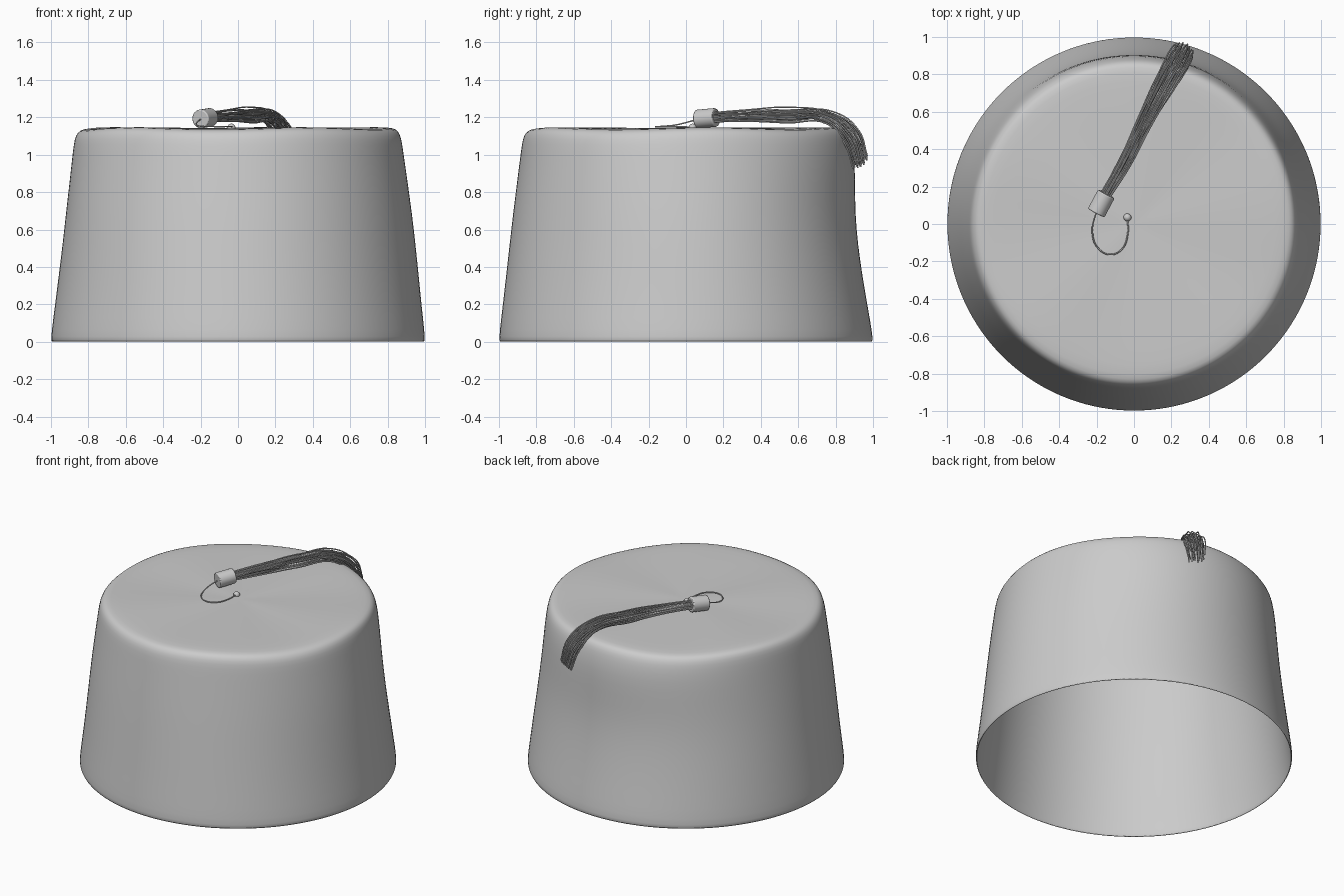
import bpy, bmesh, math, random
from mathutils import Vector

if "Cube" in bpy.data.objects:
    bpy.data.objects.remove(bpy.data.objects["Cube"])

random.seed(4)


def smooth(obj):
    bpy.ops.object.select_all(action='DESELECT')
    obj.select_set(True)
    bpy.context.view_layer.objects.active = obj
    bpy.ops.object.shade_smooth_by_angle(angle=math.radians(50))


# Felt body: lathed profile (height, front/side radius, back radius), softly dented
profile = [
    (0.00, 1.000, 1.000), (0.05, 0.998, 0.997), (0.20, 0.980, 0.970),
    (0.36, 0.962, 0.943), (0.52, 0.944, 0.920), (0.68, 0.926, 0.906),
    (0.84, 0.906, 0.905), (0.98, 0.888, 0.902), (1.06, 0.878, 0.888),
    (1.105, 0.868, 0.875), (1.132, 0.848, 0.855), (1.142, 0.815, 0.825),
    (1.143, 0.70, 0.70), (1.141, 0.45, 0.45), (1.140, 0.2, 0.2),
]
N = 72
bm = bmesh.new()
rings = []
for z, r_side, r_back in profile:
    ring = []
    for j in range(N):
        a = 2 * math.pi * j / N
        w = max(0.0, math.sin(a)) ** 2
        k = math.sin(math.pi * min(z / 1.14, 1) * 0.85)
        r = r_side * (1 - w) + r_back * w
        if 0 < z < 1.12:
            r += 0.006 * k * math.sin(3 * a + 3 * z) * math.cos(a) ** 2
        dz = 0.006 * math.sin(5 * a + 0.8) * min(r, 0.85) if z > 1.1 else 0
        ring.append(bm.verts.new((r * math.cos(a), r * math.sin(a), z + dz)))
    rings.append(ring)
for lo, hi in zip(rings, rings[1:]):
    for j in range(N):
        n = (j + 1) % N
        bm.faces.new((lo[j], lo[n], hi[n], hi[j]))
tip = bm.verts.new((0, 0, 1.14))
for j in range(N):
    bm.faces.new((rings[-1][j], rings[-1][(j + 1) % N], tip))
mesh = bpy.data.meshes.new("hat_body")
bm.to_mesh(mesh)
bm.free()
body = bpy.data.objects.new("hat_body", mesh)
bpy.context.collection.objects.link(body)
shell = body.modifiers.new("thickness", 'SOLIDIFY')
shell.thickness = 0.01
shell.offset = -1
sub = body.modifiers.new("smooth", 'SUBSURF')
sub.levels = sub.render_levels = 1
smooth(body)

# Centre button
bpy.ops.mesh.primitive_uv_sphere_add(segments=20, ring_count=12, radius=0.021,
                                     location=(-0.035, 0.035, 1.145))
button = bpy.context.object
button.name = "centre_button"
smooth(button)

# Tassel collar, lying along the tassel direction
axis = Vector((0.47, 0.88, 0.08)).normalized()
side = Vector((0.88, -0.47, 0)).normalized()
centre = Vector((-0.175, 0.11, 1.195))
bpy.ops.mesh.primitive_cylinder_add(vertices=32, radius=0.05, depth=0.115, location=centre)
collar = bpy.context.object
collar.name = "tassel_collar"
collar.rotation_euler = axis.to_track_quat('Z', 'Y').to_euler()
bevel = collar.modifiers.new("bevel", 'BEVEL')
bevel.width = 0.006
bevel.segments = 2
smooth(collar)


def strands(name, paths, radius):
    """One curve object holding a smooth round thread per path."""
    cu = bpy.data.curves.new(name, 'CURVE')
    cu.dimensions = '3D'
    cu.bevel_depth = radius
    cu.bevel_resolution = 1
    cu.resolution_u = 6
    cu.use_fill_caps = True
    for pts in paths:
        sp = cu.splines.new('BEZIER')
        sp.bezier_points.add(len(pts) - 1)
        for bp, p in zip(sp.bezier_points, pts):
            bp.co = p
            bp.handle_left_type = bp.handle_right_type = 'AUTO'
    ob = bpy.data.objects.new(name, cu)
    bpy.context.collection.objects.link(ob)


# Cord looping from the button to the collar
strands("cord", [[
    (-0.035, 0.03, 1.148), (-0.033, -0.05, 1.15), (-0.065, -0.135, 1.15),
    (-0.13, -0.163, 1.15), (-0.195, -0.125, 1.152), (-0.222, -0.05, 1.16),
    (-0.205, 0.05, 1.185), centre]], 0.004)

# Tassel threads: (point on spine, sideways spread, vertical spread)
spine = [
    (centre + axis * 0.04, 0.030, 0.028),
    (Vector((-0.05, 0.33, 1.205)), 0.036, 0.032),
    (Vector((0.06, 0.55, 1.208)), 0.048, 0.042),
    (Vector((0.18, 0.775, 1.195)), 0.068, 0.035),
    (Vector((0.248, 0.89, 1.09)), 0.072, 0.040),
    (Vector((0.272, 0.935, 0.96)), 0.060, 0.040),
]
paths = []
for i in range(34):
    rad = math.sqrt((i + 0.5) / 34)
    u, v = rad * math.cos(i * 2.4), rad * math.sin(i * 2.4)
    path = []
    for k, (p, ws, wv) in enumerate(spine):
        j = 0.006 if k else 0
        q = p + side * (u * ws + random.uniform(-j, j))
        q.z += v * wv + random.uniform(-j, j)
        if k >= 4:  # hanging ends layer outward from the wall
            q += Vector((0.28, 0.96, 0)) * v * 0.032
        path.append(q)
    paths.append(path)
strands("tassel_threads", paths, 0.004)
